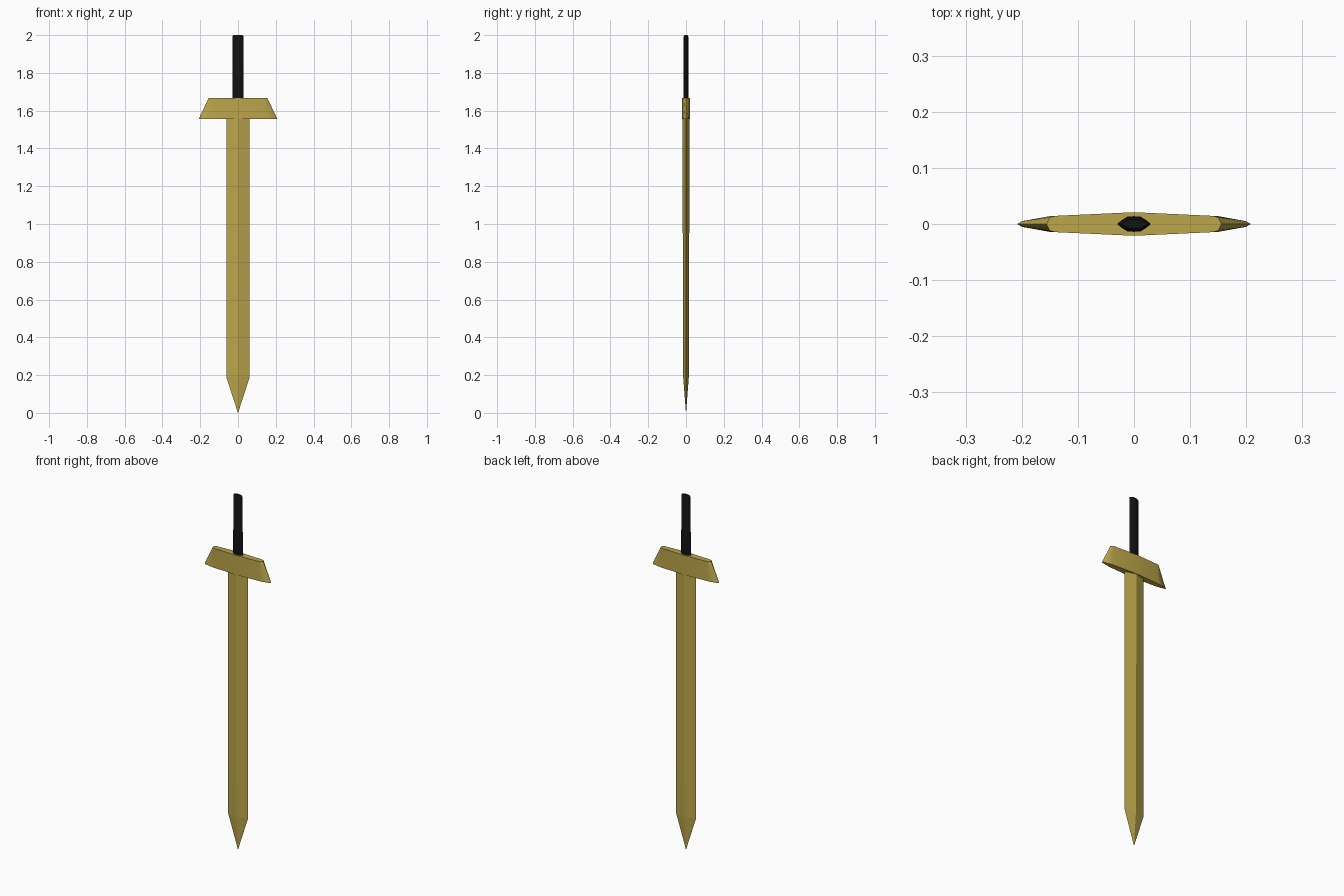
import bpy

if "Cube" in bpy.data.objects:
    bpy.data.objects.remove(bpy.data.objects["Cube"])


def material(name, rgb):
    m = bpy.data.materials.new(name)
    m.diffuse_color = (*rgb, 1)
    m.use_nodes = True
    m.node_tree.nodes["Principled BSDF"].inputs["Base Color"].default_value = m.diffuse_color
    return m


gold = material("gold", (0.50, 0.38, 0.07))
black = material("black", (0.006, 0.006, 0.006))


def mirror_section(quarter):
    """Full closed outline from quarter points running from y axis (first) to x axis (last)."""
    half = quarter + [(x, -y) for x, y in quarter[-2::-1]]
    return half + [(-x, y) for x, y in half[-2:0:-1]]


def loft(name, rings, mat, smooth_angle=None):
    """Skin a list of (z, outline) rings; both ends are capped."""
    n = len(rings[0][1])
    verts = [(x, y, z) for z, outline in rings for x, y in outline]
    faces = [(r * n + i, r * n + (i + 1) % n, (r + 1) * n + (i + 1) % n, (r + 1) * n + i)
             for r in range(len(rings) - 1) for i in range(n)]
    faces += [tuple(range(n))[::-1], tuple(range((len(rings) - 1) * n, len(rings) * n))]
    # outlines run clockwise, so flip every face outwards
    mesh = bpy.data.meshes.new(name)
    mesh.from_pydata(verts, [], [f[::-1] for f in faces])
    mesh.materials.append(mat)
    obj = bpy.data.objects.new(name, mesh)
    bpy.context.collection.objects.link(obj)
    if smooth_angle is not None:
        bpy.ops.object.select_all(action='DESELECT')
        obj.select_set(True)
        bpy.context.view_layer.objects.active = obj
        bpy.ops.object.shade_smooth_by_angle(angle=smooth_angle)
    return obj


def diamond(x, y):
    return mirror_section([(0, y), (x, 0)])


# Blade: diamond section narrowing to a point
loft("blade", [(0.0, diamond(0.0005, 0.0003)),
               (0.19, diamond(0.062, 0.015)),
               (1.57, diamond(0.062, 0.019))], gold)

# Guard: lens-shaped plan, ends sloping outwards towards the bottom
loft("guard", [(1.556, mirror_section([(0, 0.021), (0.15, 0.014), (0.20, 0.005), (0.208, 0)])),
               (1.666, mirror_section([(0, 0.021), (0.14, 0.0145), (0.15, 0.012), (0.156, 0)]))],
     gold, 1.0)

# Grip: flattened many-sided bar, slightly tapered
grip = [(0, 0.014), (0.012, 0.013), (0.022, 0.007), (0.03, 0)]
loft("grip", [(1.65, mirror_section(grip)),
              (1.995, mirror_section([(x * 0.97, y * 0.85) for x, y in grip])),
              (2.0, mirror_section([(x * 0.75, y * 0.6) for x, y in grip]))],
     black, 0.6)
